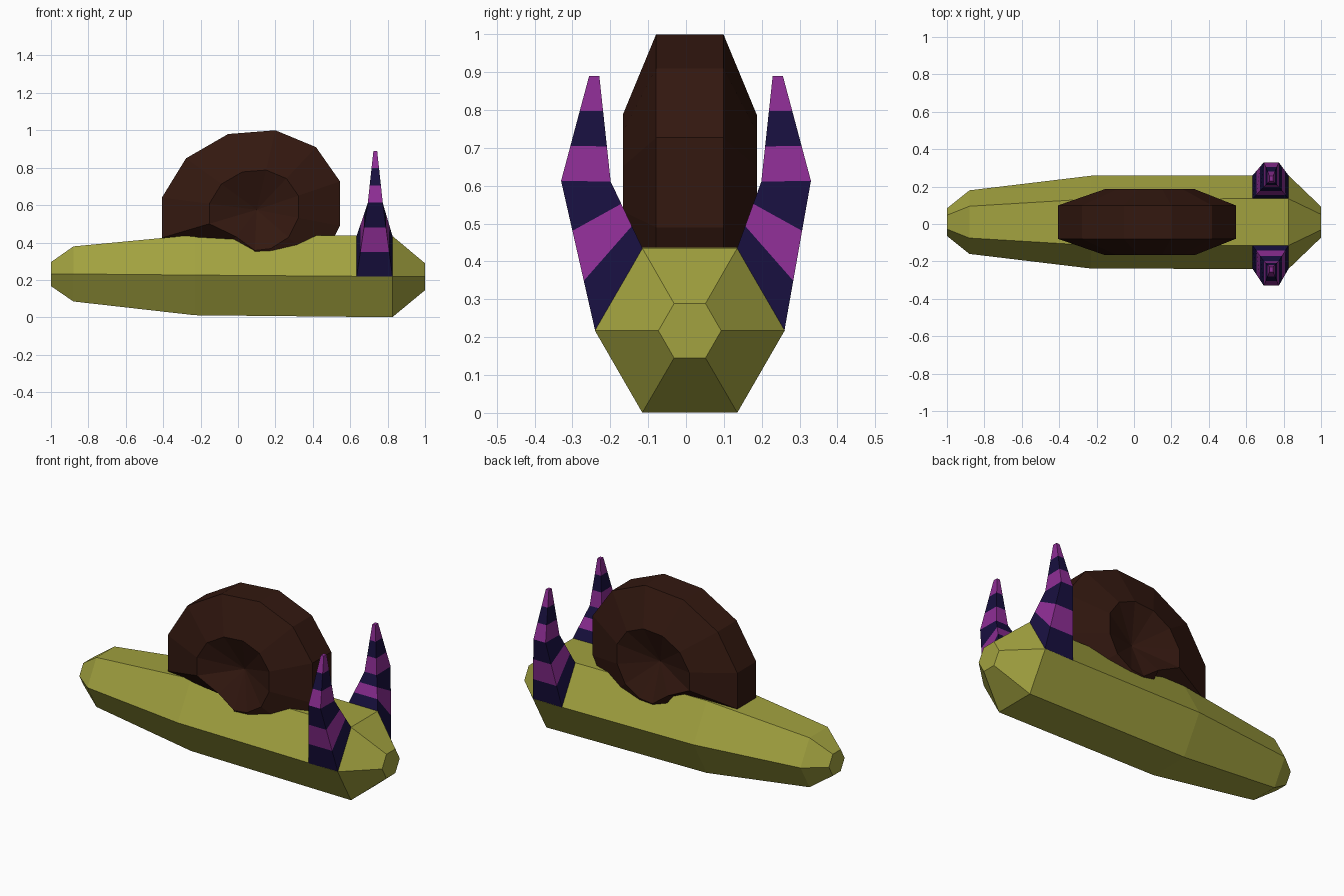
import bpy, bmesh
from math import cos, sin, radians

if "Cube" in bpy.data.objects:
    bpy.data.objects.remove(bpy.data.objects["Cube"])


def material(name, rgb):
    m = bpy.data.materials.new(name)
    m.diffuse_color = (*rgb, 1)
    m.use_nodes = True
    m.node_tree.nodes["Principled BSDF"].inputs["Base Color"].default_value = m.diffuse_color
    return m


olive = material("olive", (0.36, 0.36, 0.05))
brown = material("brown", (0.033, 0.009, 0.005))
navy = material("navy", (0.009, 0.005, 0.05))
purple = material("purple", (0.27, 0.027, 0.30))


def loft(name, rings, mats, closed=False):
    """Skin a list of rings; bands alternate through the materials."""
    bm = bmesh.new()
    vs = [[bm.verts.new(p) for p in r] for r in rings]
    n = len(rings[0])
    for i in range(len(vs) if closed else len(vs) - 1):
        a, b = vs[i], vs[(i + 1) % len(vs)]
        for k in range(n if not closed else n - 1):
            j = (k + 1) % n
            f = bm.faces.new((a[k], a[j], b[j], b[k]))
            f.material_index = i % len(mats)
    if not closed:
        bm.faces.new(vs[0])
        bm.faces.new(vs[-1]).material_index = (len(vs) - 2) % len(mats)
    bmesh.ops.remove_doubles(bm, verts=bm.verts, dist=1e-5)
    bmesh.ops.recalc_face_normals(bm, faces=bm.faces)
    me = bpy.data.meshes.new(name)
    bm.to_mesh(me)
    bm.free()
    for m in mats:
        me.materials.append(m)
    ob = bpy.data.objects.new(name, me)
    bpy.context.collection.objects.link(ob)
    return ob


Y0 = 0.01  # body and shell sit slightly off the centre line

# Body: hexagonal sections (x, centre z, radius)
stations = [(-1, 0.231, 0.074), (-0.88, 0.232, 0.17), (-0.23, 0.226, 0.248),
            (0.825, 0.218, 0.251), (1, 0.217, 0.083)]
loft("body", [[(x, Y0 + r * cos(radians(60 * k)), z + r * sin(radians(60 * k)))
               for k in range(6)] for x, z, r in stations], [olive])

# Shell: half-hexagon profile swept round the whorl, dished on both sides
CX, CZ = 0.1, 0.575
crest = [(-0.407, 0.425), (-0.407, 0.64), (-0.278, 0.85), (-0.053, 0.98),
         (0.2, 1.0), (0.417, 0.91), (0.545, 0.727), (0.545, 0.49),
         (0.44, 0.28), (0.25, 0.16), (0.08, 0.14), (-0.035, 0.40)]
rings = []
for i, (x, z) in enumerate(crest):
    t = 0.82 if i == len(crest) - 1 else 0.5  # pinched where the whorl closes
    rx, rz = CX + t * (x - CX), CZ + t * (z - CZ)
    rings.append([(CX, Y0 - 0.089, CZ), (rx, Y0 - 0.177, rz), (x, Y0 - 0.089, z),
                  (x, Y0 + 0.089, z), (rx, Y0 + 0.177, rz), (CX, Y0 + 0.089, CZ)])
bm_shell = loft("shell", rings, [brown], closed=True)

# Merge leftover degenerate faces at the shell hub
bm = bmesh.new()
bm.from_mesh(bm_shell.data)
bmesh.ops.dissolve_degenerate(bm, dist=1e-5, edges=bm.edges)
bm.to_mesh(bm_shell.data)
bm.free()

# Eye stalks: striped, grown from the upper flanks and bent upright
# key sections: centre x, half width, outer (y, z), inner (y, z), y shift
keys = [(0.73, 0.096, 0.25, 0.217, 0.125, 0.435, Y0),
        (0.734, 0.04, 0.33, 0.613, 0.199, 0.611, 0),
        (0.734, 0.01, 0.256, 0.89, 0.229, 0.89, 0)]
for side, name in ((1, "stalk_left"), (-1, "stalk_right")):
    rings = []
    for i in range(7):
        k = min(i // 3, 1)
        t = i / 3 - k
        cx, h, oy, oz, iy, iz, d = [a + (b - a) * t for a, b in zip(keys[k], keys[k + 1])]
        oy, iy = side * oy + d, side * iy + d
        rings.append([(cx - h, oy, oz), (cx + h, oy, oz),
                      (cx + h, iy, iz), (cx - h, iy, iz)])
    loft(name, rings, [navy, purple])
